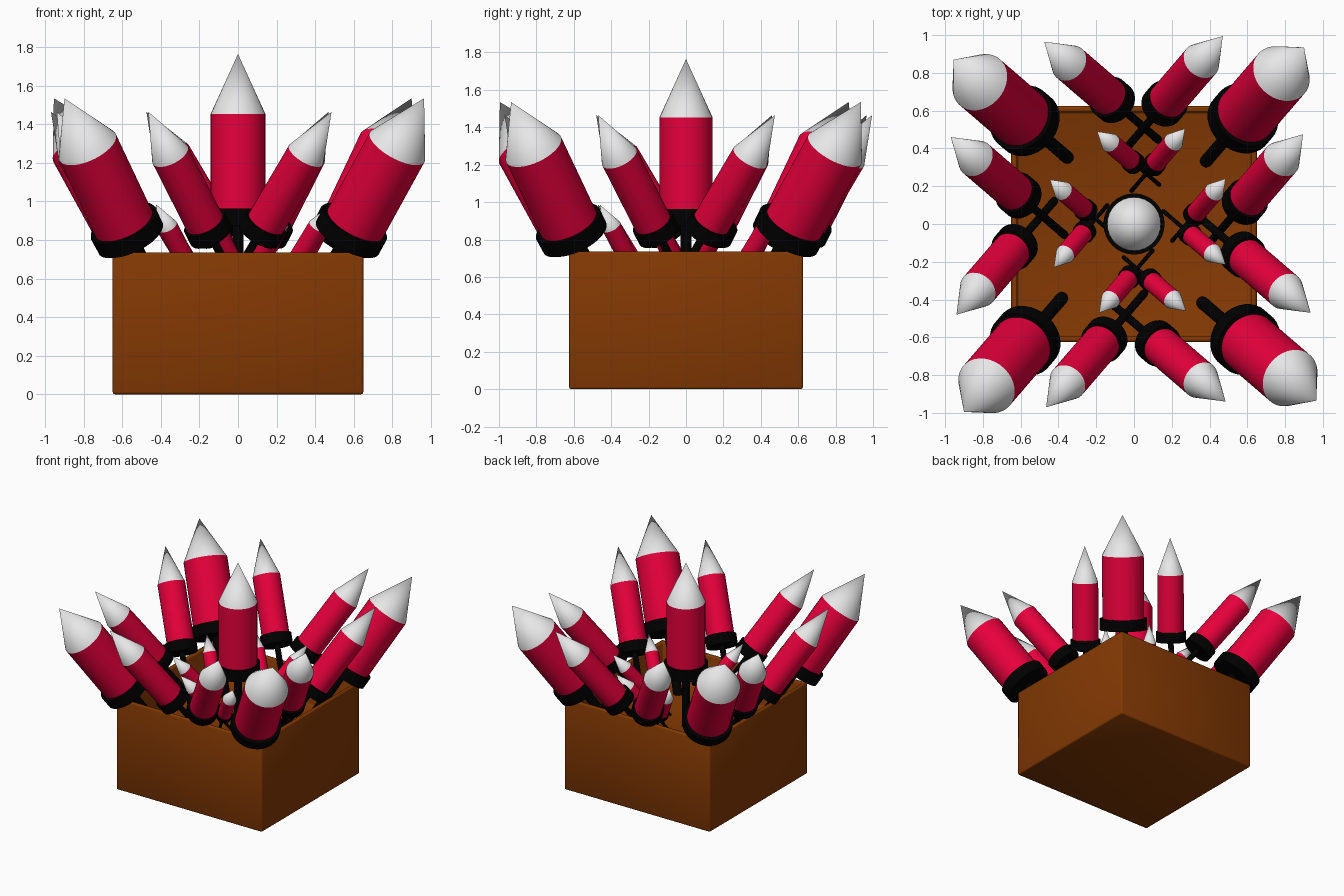
import bpy, bmesh
from math import copysign
from mathutils import Matrix, Vector

if "Cube" in bpy.data.objects:
    bpy.data.objects.remove(bpy.data.objects["Cube"])


def material(name, color):
    mat = bpy.data.materials.new(name)
    mat.use_nodes = True
    mat.diffuse_color = (*color, 1)
    node = next(n for n in mat.node_tree.nodes if n.type == "BSDF_PRINCIPLED")
    node.inputs["Base Color"].default_value = (*color, 1)
    return mat


BROWN = material("brown wood", (0.23, 0.041, 0.001))
PAINTS = [
    material("black", (0, 0, 0)),
    material("red", (0.8, 0, 0.045)),
    material("white", (0.8, 0.8, 0.8)),
]
BLACK, RED, WHITE = range(3)
FLOOR = 0.45
BOX = Vector((1.3, 1.25, 0.735))


def add_object(name, bm, materials):
    mesh = bpy.data.meshes.new(name)
    bm.to_mesh(mesh)
    bm.free()
    for mat in materials:
        mesh.materials.append(mat)
    obj = bpy.data.objects.new(name, mesh)
    bpy.context.collection.objects.link(obj)
    return obj


def add_section(bm, bottom, top, r_bottom, r_top, paint):
    """One round section of a rocket along its own z axis."""
    before = set(bm.faces)
    bmesh.ops.create_cone(
        bm, cap_ends=True, segments=32, radius1=r_bottom, radius2=r_top,
        depth=top - bottom, matrix=Matrix.Translation((0, 0, (bottom + top) / 2)))
    for face in set(bm.faces) - before:
        face.material_index = paint


def add_rocket(name, tip, axis, radius, length):
    """Rocket hanging back from its tip, with a stick reaching the box floor."""
    axis = axis.normalized()
    base = tip - axis * length
    stick = (base.z - FLOOR) / axis.z + 0.02
    collar, shoulder = length * 0.1, length * 0.65
    bm = bmesh.new()
    add_section(bm, -stick, collar / 2, radius * 0.21, radius * 0.21, BLACK)
    add_section(bm, 0, collar, radius * 1.14, radius * 1.14, BLACK)
    add_section(bm, collar * 0.9, shoulder, radius, radius, RED)
    add_section(bm, shoulder, length, radius, 0, WHITE)
    obj = add_object(name, bm, PAINTS)
    turn = Vector((0, 0, 1)).rotation_difference(axis)
    obj.matrix_world = Matrix.Translation(base) @ turn.to_matrix().to_4x4()
    return obj


def outward_axis(x, y, lean):
    """Leaning direction, turned a quarter for each corner of the box."""
    a, b = (0.86, 1) if x * y > 0 else (1, 0.86)
    return Vector((copysign(a * lean, x), copysign(b * lean, y), 1))


# Open box with a recessed floor and softly shaded edges
bm = bmesh.new()
bmesh.ops.create_cube(bm, size=1)
bmesh.ops.scale(bm, vec=BOX, verts=bm.verts)
bmesh.ops.translate(bm, vec=(0, 0, BOX.z / 2), verts=bm.verts)
top = max(bm.faces, key=lambda f: f.calc_center_median().z)
bmesh.ops.inset_region(bm, faces=[top], thickness=0.045)
floor = bmesh.ops.extrude_discrete_faces(bm, faces=[top])["faces"][0]
bmesh.ops.translate(bm, vec=(0, 0, FLOOR - BOX.z), verts=floor.verts)
box = add_object("box", bm, [BROWN])
box.data.shade_smooth()
bevel = box.modifiers.new("soft edges", "BEVEL")
bevel.width = 0.012
bevel.segments = 2

# Upright rocket in the middle
rockets = [add_rocket("centre_rocket", Vector((0, 0, 1.765)),
                      Vector((0, 0, 1)), 0.142, 0.89)]

# Leaning rockets: size name, tip height, lean, radius, length, tip positions
groups = [
    ("large", 1.535, 0.55, 0.162, 0.89,
     [(0.9, 0.935), (-0.955, 0.87), (-0.9, -0.995), (0.965, -0.935)]),
    ("medium", 1.465, 0.59, 0.102, 0.81,
     [(0.47, 0.995), (-0.475, 0.965), (-0.97, 0.46), (-0.94, -0.48),
      (-0.465, -0.97), (0.485, -0.94), (0.935, -0.47), (0.895, 0.475)]),
    ("small", 0.985, 0.61, 0.052, 0.42,
     [(0.27, 0.505), (-0.195, 0.49), (-0.445, 0.235), (-0.425, -0.23),
      (-0.185, -0.47), (0.275, -0.46), (0.485, -0.215), (0.485, 0.24)]),
]
for size, height, lean, radius, length, tips in groups:
    for i, (x, y) in enumerate(tips):
        rockets.append(add_rocket(
            f"{size}_rocket_{i + 1}", Vector((x, y, height)),
            outward_axis(x, y, lean), radius, length))

# Smooth round sides, sharp rims
bpy.ops.object.select_all(action="DESELECT")
for obj in rockets:
    obj.select_set(True)
bpy.context.view_layer.objects.active = rockets[0]
bpy.ops.object.shade_smooth_by_angle()
